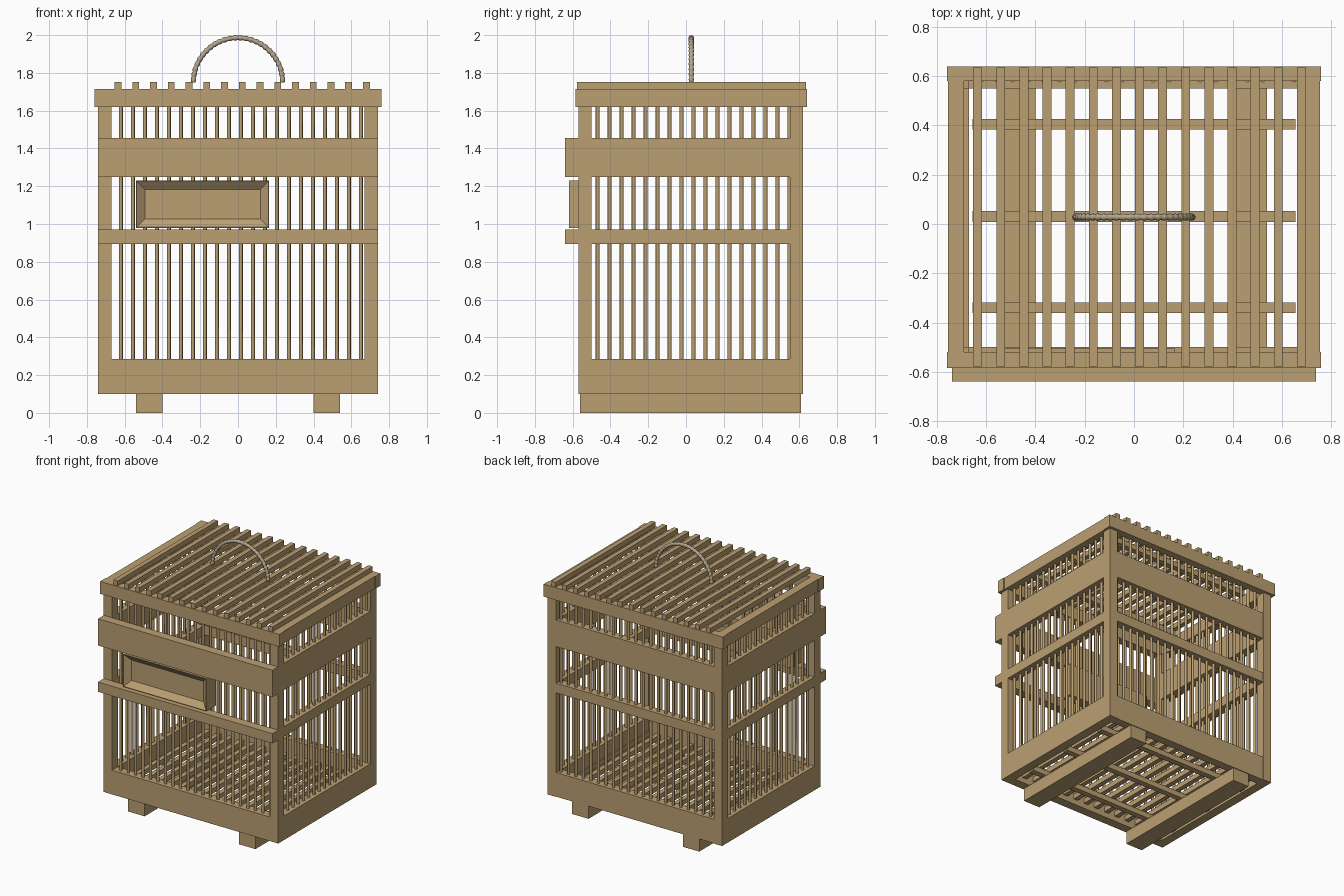
import bpy, bmesh, math
from mathutils import Vector, Matrix

if "Cube" in bpy.data.objects:
    bpy.data.objects.remove(bpy.data.objects["Cube"])


def material(name, rgb):
    m = bpy.data.materials.new(name)
    m.diffuse_color = (*rgb, 1)
    m.use_nodes = True
    m.node_tree.nodes["Principled BSDF"].inputs["Base Color"].default_value = m.diffuse_color
    return m


WOOD = material("tan wood", (0.50, 0.35, 0.17))
CANE = material("grey cane", (0.45, 0.38, 0.26))


def finish(name, bm, mat, smooth=False):
    bmesh.ops.recalc_face_normals(bm, faces=bm.faces)
    me = bpy.data.meshes.new(name)
    bm.to_mesh(me)
    bm.free()
    me.materials.append(mat)
    ob = bpy.data.objects.new(name, me)
    bpy.context.collection.objects.link(ob)
    if smooth:
        for o in bpy.context.selected_objects:
            o.select_set(False)
        ob.select_set(True)
        bpy.context.view_layer.objects.active = ob
        bpy.ops.object.shade_smooth_by_angle(angle=math.radians(50))
    return ob


def add_box(bm, x0, x1, y0, y1, z0, z1):
    mid = Vector((x0 + x1, y0 + y1, z0 + z1)) / 2
    size = Matrix.Diagonal((x1 - x0, y1 - y0, z1 - z0, 1))
    return bmesh.ops.create_cube(bm, size=1, matrix=Matrix.Translation(mid) @ size)


def boxes(name, *specs):
    bm = bmesh.new()
    for s in specs:
        add_box(bm, *s)
    return finish(name, bm, WOOD)


# Body limits
X, XI = 0.74, 0.67
YF, YFI, YBI, YB = -0.57, -0.50, 0.55, 0.62

# Corner posts
for side, sx in (("left", -1), ("right", 1)):
    xs = sorted((sx * X, sx * XI))
    boxes(f"front_post_{side}", (*xs, YF, YFI, 0.10, 1.62))
    boxes(f"back_post_{side}", (*xs, YBI, YB, 0.10, 1.62))
    # Runners under the floor
    boxes(f"runner_{side}", (*sorted((sx * 0.40, sx * 0.54)), -0.56, 0.61, 0, 0.10))


# Horizontal rails; the two upper levels have an extra board across the front
def rail_level(name, z0, z1, raised):
    boxes(f"{name}_back", (-XI, XI, YBI, YB - 0.004, z0, z1))
    for side, sx in (("left", -1), ("right", 1)):
        boxes(f"{name}_{side}", (*sorted((sx * X, sx * XI)), YFI, YBI, z0, z1))
    if raised:
        boxes(f"{name}_front", (-X, X, -0.64, YF, z0, z1))
    else:
        boxes(f"{name}_front", (-XI, XI, YF, YFI, z0, z1))


rail_level("bottom_rail", 0.10, 0.285, False)
rail_level("thin_rail", 0.895, 0.97, True)
rail_level("wide_rail", 1.25, 1.455, True)

# Top frame
boxes("top_frame_front", (-0.76, 0.76, -0.585, -0.52, 1.62, 1.715))
boxes("top_frame_back", (-0.76, 0.76, 0.58, 0.64, 1.62, 1.715))
for side, sx in (("left", -1), ("right", 1)):
    boxes(f"top_frame_{side}",
          (*sorted((sx * 0.755, sx * 0.69)), -0.52, 0.58, 1.62, 1.715))

# Roof and floor grids: long slats over three cross bars
SLATS = [-0.635 + 0.0939 * i for i in range(15)]
for part, z, y0, y1 in (("roof", 1.715, -0.578, 0.636), ("floor", 0.14, YFI, YBI)):
    boxes(f"{part}_slats",
          *[(x - 0.018, x + 0.018, y0, y1, z, z + 0.038) for x in SLATS])
    boxes(f"{part}_cross_bars",
          *[(-0.655, 0.655, y - 0.022, y + 0.022, z - 0.04, z)
            for y in (-0.34, 0.03, 0.405)])


# Thin round cage bars
def cage_bars(name, points):
    bm = bmesh.new()
    for x, y in points:
        bmesh.ops.create_cone(bm, cap_ends=True, segments=8, radius1=0.0105,
                              radius2=0.0105, depth=1.36,
                              matrix=Matrix.Translation((x, y, 0.95)))
    return finish(name, bm, WOOD, True)


XS = [-0.62 + 0.0635 * i for i in range(21)]
YS = [-0.468 + 0.0635 * i for i in range(17)]
cage_bars("front_cage_bars", [(x, -0.535) for x in XS])
cage_bars("back_cage_bars", [(x, 0.585) for x in XS])
cage_bars("left_cage_bars", [(-0.705, y) for y in YS])
cage_bars("right_cage_bars", [(0.705, y) for y in YS])

# Feeder tray on the front, with a sloped recess
bm = bmesh.new()
add_box(bm, -0.54, 0.165, -0.62, -0.505, 0.98, 1.23)
bm.normal_update()
front = [f for f in bm.faces if f.normal.y < -0.9]
bmesh.ops.inset_region(bm, faces=front, thickness=0.004)
bmesh.ops.inset_region(bm, faces=front, thickness=0.062, depth=0)
for v in front[0].verts:
    v.co.y += 0.035
finish("feeder_tray", bm, WOOD)

# Wrapped cane handle: a half ring whose thickness pulses for each wrap
bm = bmesh.new()
WRAPS, SIDES, R = 26, 10, 0.236
rings = []
for i in range(WRAPS * 4 + 1):
    a = math.pi * i / (WRAPS * 4)
    r = (0.0105, 0.0135, 0.0145, 0.0135)[i % 4]
    out = Vector((math.cos(a), 0, math.sin(a)))
    centre = Vector((0, 0.028, 1.75)) + out * R
    rings.append([bm.verts.new(centre + r * (out * math.cos(t) + Vector((0, math.sin(t), 0))))
                  for t in (math.tau * k / SIDES for k in range(SIDES))])
for p, q in zip(rings, rings[1:]):
    for k in range(SIDES):
        n = (k + 1) % SIDES
        bm.faces.new((p[k], p[n], q[n], q[k]))
bm.faces.new(rings[0])
bm.faces.new(rings[-1])
finish("handle", bm, CANE, True)
